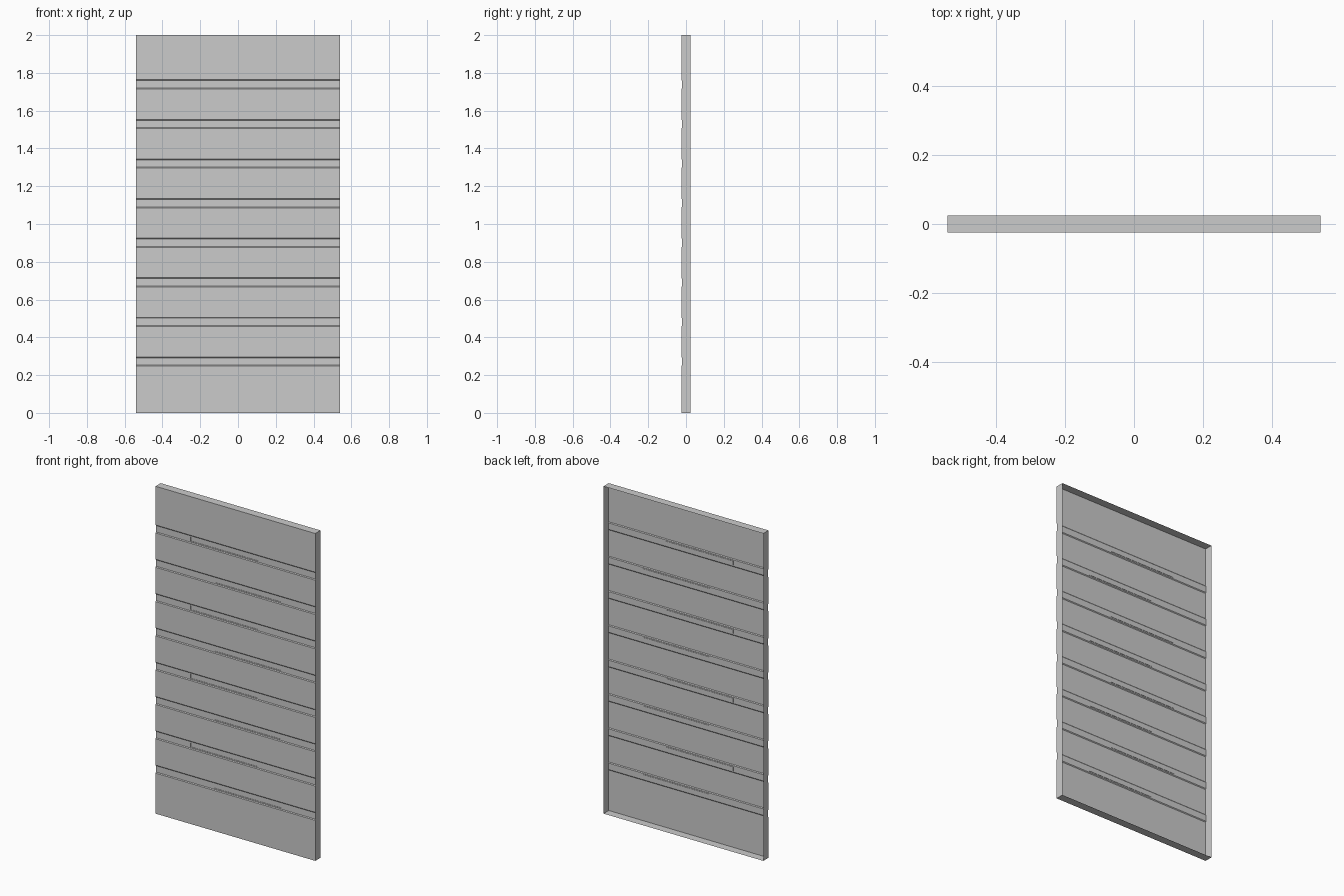
import bpy, bmesh

if "Cube" in bpy.data.objects:
    bpy.data.objects.remove(bpy.data.objects["Cube"])

W, D, H = 0.54, 0.025, 2.0      # half width, half depth, height
STEP, SLOT = 0.004, 0.002       # depth of a band and of the slot in it
OUT, INN, SH = 0.0245, 0.0195, 0.0125  # band half heights, slot half height
CENTRES = [0.272 + 0.2096 * i for i in range(8)]


def make_object(name, polys):
    bm = bmesh.new()
    for poly in polys:
        bm.faces.new([bm.verts.new(p) for p in poly])
    bmesh.ops.remove_doubles(bm, verts=bm.verts, dist=1e-5)
    bmesh.ops.recalc_face_normals(bm, faces=bm.faces)
    mesh = bpy.data.meshes.new(name)
    bm.to_mesh(mesh)
    bm.free()
    ob = bpy.data.objects.new(name, mesh)
    bpy.context.collection.objects.link(ob)
    return ob


def ring(x0, x1, z0, z1, y):
    return [(x0, y, z0), (x1, y, z0), (x1, y, z1), (x0, y, z1)]


def bridge(a, b):
    return [[a[i], a[(i + 1) % 4], b[(i + 1) % 4], b[i]] for i in range(4)]


# Vertical section of the sheet: flat panels with shallow recessed bands
profile = [(-D, 0)]
for c in CENTRES:
    profile += [(-D, c - OUT), (-D + STEP, c - INN), (-D + STEP, c + INN), (-D, c + OUT)]
profile.append((-D, H))

polys = []
for i, ((y0, z0), (y1, z1)) in enumerate(zip(profile, profile[1:])):
    # Side flanges following the section
    for x in (-W, W):
        polys.append([(x, y0, z0), (x, D, z0), (x, D, z1), (x, y1, z1)])
    if i % 4 == 2:
        # Band floor with an offset slot, alternating left and right
        c = (z0 + z1) / 2
        a, b = (-0.145, 0.305) if (i // 4) % 2 == 0 else (-0.305, 0.15)
        outer = ring(-W, W, z0, z1, y0)
        rim = ring(a, b, c - SH, c + SH, y0)
        floor = ring(a, b, c - SH, c + SH, y0 + SLOT)
        polys += bridge(outer, rim) + bridge(rim, floor) + [floor]
    else:
        # Flat panels and sloped band edges
        polys.append([(-W, y0, z0), (W, y0, z0), (W, y1, z1), (-W, y1, z1)])

# Top and bottom flanges; the back stays open
for z in (0, H):
    polys.append([(-W, -D, z), (W, -D, z), (W, D, z), (-W, D, z)])

make_object("ribbed_panel", polys)
